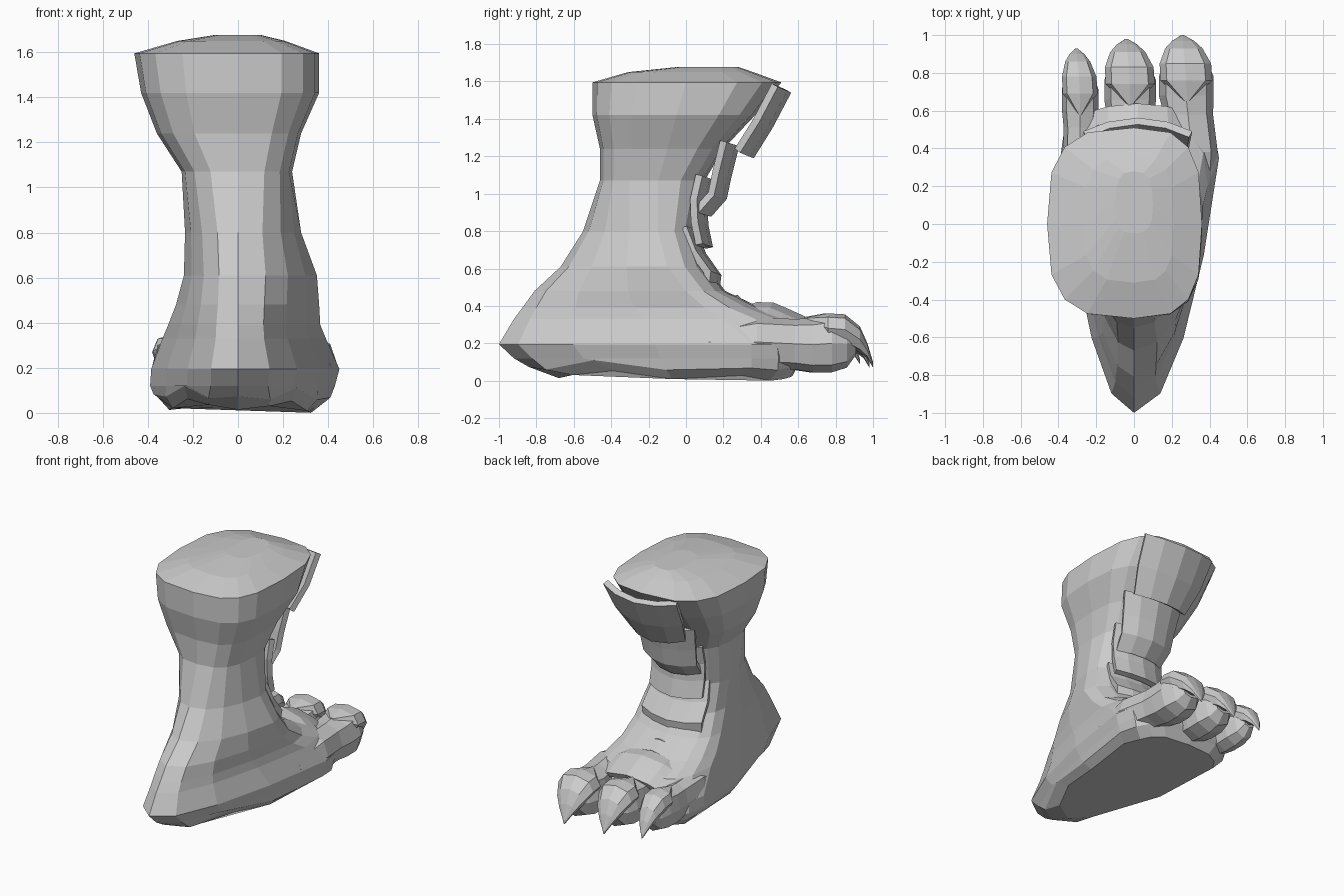
import bpy, bmesh
from math import sin, cos, pi

cube = bpy.data.objects.get("Cube")
if cube:
    bpy.data.objects.remove(cube, do_unlink=True)

# Single stone grey material
grey = bpy.data.materials.new("stone_grey")
grey.use_nodes = True
grey.diffuse_color = (0.6, 0.6, 0.6, 1)
bsdf = next(n for n in grey.node_tree.nodes if n.type == 'BSDF_PRINCIPLED')
bsdf.inputs["Base Color"].default_value = (0.6, 0.6, 0.6, 1)
bsdf.inputs["Roughness"].default_value = 0.8


def finish(bm, name):
    bmesh.ops.recalc_face_normals(bm, faces=bm.faces[:])
    mesh = bpy.data.meshes.new(name)
    bm.to_mesh(mesh)
    bm.free()
    mesh.materials.append(grey)
    obj = bpy.data.objects.new(name, mesh)
    bpy.context.collection.objects.link(obj)
    return obj


def loft(name, rings):
    """Skin a list of closed rings and cap both ends."""
    bm = bmesh.new()
    rows = [[bm.verts.new(p) for p in ring] for ring in rings]
    n = len(rows[0])
    for a, b in zip(rows, rows[1:]):
        for i in range(n):
            j = (i + 1) % n
            bm.faces.new((a[i], a[j], b[j], b[i]))
    bm.faces.new(rows[0])
    bm.faces.new(rows[-1])
    return finish(bm, name)


def power(v, e):
    return abs(v) ** e * (1 if v > 0 else -1)


def body_ring(z, left, right, back, front, mid, point, e):
    """Rounded front half, back half drawn towards a point."""
    ring = []
    for i in range(16):
        t = 2 * pi * i / 16
        c, s = cos(t), sin(t)
        if abs(c) < 1e-6:
            c = 0
        cx, sy = abs(c) ** e, abs(s) ** e
        if s < 0 and point:
            cx = (1 - point) * abs(c) ** 0.85 + point * (1 - abs(s))
            sy = abs(s)
        x = cx * (right if c > 0 else left)
        y = mid + sy * ((front - mid) if s > 0 else (back - mid))
        # The sole waves gently along its length
        wave = 0.028 * cos(2 * pi * (y - 0.15) / 0.6) - 0.02 * x if z < 0.1 else 0
        ring.append((x, y, z + wave))
    return ring


# Leg, heel and foot: height, left, right, back, front, middle, point, roundness
body = [
    (1.677, -.10, .10, -.05, .28, .1, 0, .7),
    (1.65, -.27, .21, -.31, .36, 0, 0, .65),
    (1.595, -.46, .36, -.50, .51, 0, 0, .65),
    (1.42, -.43, .36, -.50, .37, -.05, 0, .65),
    (1.24, -.36, .28, -.46, .20, -.1, 0, .65),
    (1.07, -.25, .24, -.46, .10, -.15, 0, .75),
    (.80, -.235, .28, -.55, .04, -.15, .15, .8),
    (.61, -.24, .35, -.67, .11, -.1, .25, .85),
    (.48, -.275, .36, -.81, .21, 0, .32, .85),
    (.39, -.31, .365, -.875, .40, .1, .36, .85),
    (.33, -.335, .39, -.92, .57, .2, .4, .8),
    (.195, -.385, .45, -1.0, .62, .35, .36, .7),
    (.12, -.39, .43, -.92, .62, .35, .36, .65),
    (.09, -.375, .41, -.84, .60, .35, .25, .6),
    (.035, -.32, .34, -.68, .57, .3, .1, .6),
]
loft("leg_and_foot", [body_ring(*r) for r in body])


def plate(name, path, dy, dz, thick=0.04):
    """Bowed strip down the front; path holds y, z, half width."""
    bm = bmesh.new()
    cols = (-1, -.55, 0, .55, 1)
    rows = [[bm.verts.new((.02 + k * w, y - thick / 2 + dy * k * k, z + dz * k * k))
             for k in cols] for y, z, w in path]
    for a, b in zip(rows, rows[1:]):
        for i in range(4):
            bm.faces.new((a[i], a[i + 1], b[i + 1], b[i]))
    obj = finish(bm, name)
    mod = obj.modifiers.new("thickness", 'SOLIDIFY')
    mod.thickness = thick
    mod.offset = 0


# Overlapping shin plates and instep folds
plate("shin_plate_top", [(.565, 1.55, .28), (.465, 1.36, .26), (.365, 1.2, .21)], -.07, .03)
plate("shin_plate_upper", [(.285, 1.26, .23), (.245, 1.1, .21), (.22, .98, .2), (.14, .89, .18)], -.065, .02)
plate("shin_plate_middle", [(.145, 1.08, .2), (.115, .95, .2), (.12, .83, .2), (.145, .71, .2)], -.055, .02)
plate("shin_plate_lower", [(.06, .8, .2), (.11, .67, .22), (.19, .56, .23), (.18, .49, .22)], -.055, .02)
plate("instep_fold_back", [(.18, .48, .2), (.23, .43, .24), (.29, .44, .25), (.35, .38, .25)], -.06, -.08)
plate("instep_fold_front", [(.34, .375, .25), (.4, .4, .26), (.48, .4, .27), (.55, .37, .28), (.65, .325, .27)],
      -.05, -.09)


def toe_ring(x, y, half, low, high):
    mid, h = (low + high) / 2, (high - low) / 2
    return [(x + half * power(cos(a), .85), y, mid + h * power(sin(a), .85))
            for a in (pi * (i + .01) / 4 for i in range(8))]


# Toes and claws: y, width factor, bottom, top
toe_shape = [(.12, .5, .13, .28), (.38, .92, .07, .34), (.58, .9, .06, .33), (.68, 1, .045, .335),
             (.78, 1, .045, .35), (.86, .8, .07, .32), (.91, .5, .14, .27)]
claw_shape = [(.65, .1, .3, .34), (.76, .95, .2, .36), (.85, .94, .19, .355),
              (.93, .68, .15, .29), (.97, .4, .12, .2), (1.0, .05, .07, .1)]
# Each toe: position, half width, y shift, height factor, lift, outward splay of its root
for label, x, half, shift, tall, lift, splay in (
        ("right", -.285, .097, -.07, .9, .025, 0),
        ("middle", -.02, .137, -.02, 1, 0, 0),
        ("left", .277, .145, 0, 1, 0, .11)):
    for part, shape in (("toe", toe_shape), ("claw", claw_shape)):
        loft(f"{label}_{part}", [
            toe_ring(x - max(0, y - .8) * .1 + max(0, .68 - y) * splay, y + shift,
                     half * w, lo * tall + lift, hi * tall + lift)
            for y, w, lo, hi in shape])
